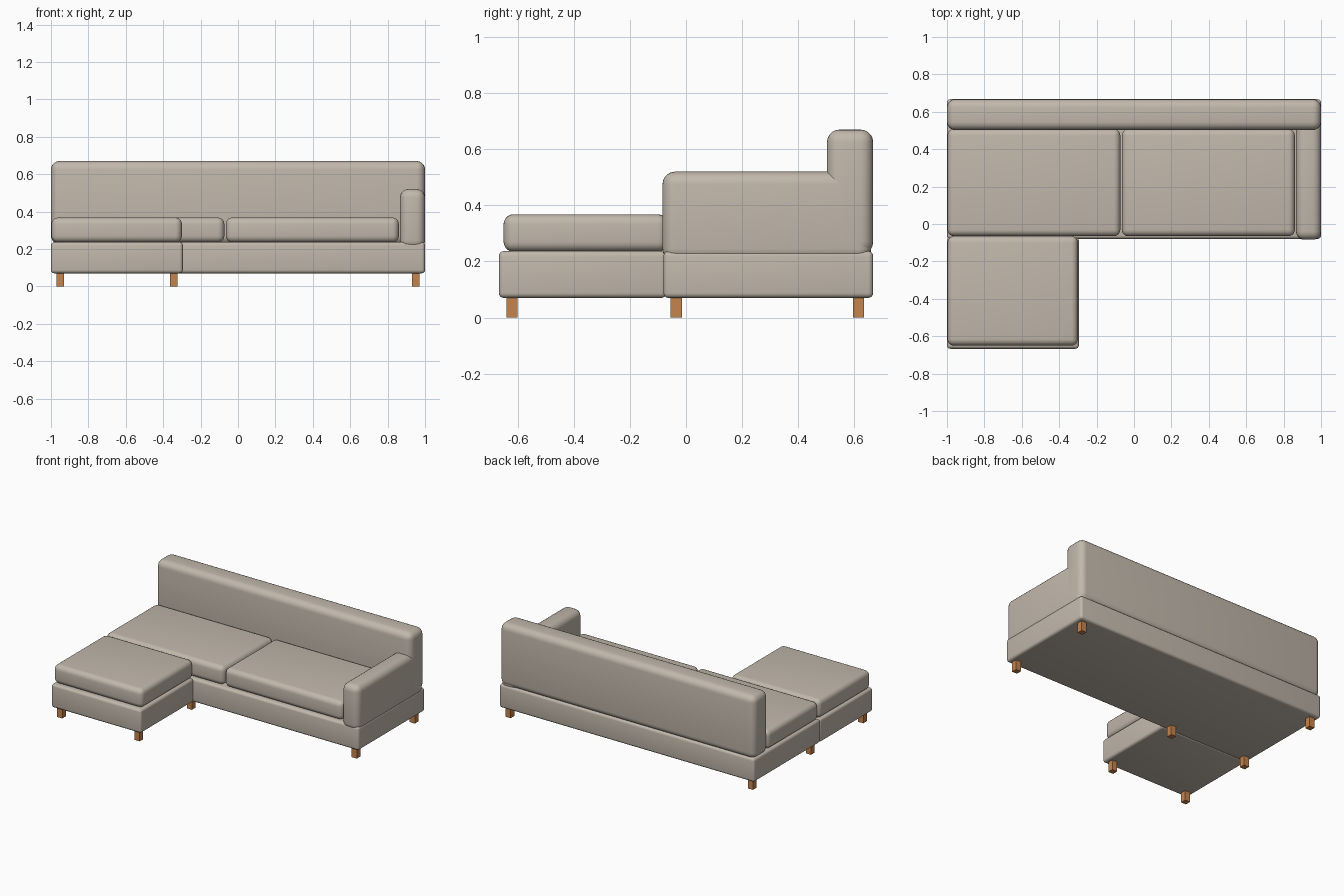
import bpy

if "Cube" in bpy.data.objects:
    bpy.data.objects.remove(bpy.data.objects["Cube"])


def material(name, rgb):
    m = bpy.data.materials.new(name)
    m.diffuse_color = (*rgb, 1.0)
    m.use_nodes = True
    m.node_tree.nodes["Principled BSDF"].inputs["Base Color"].default_value = m.diffuse_color
    return m


FABRIC = material("beige fabric", (0.54, 0.48, 0.41))
WOOD = material("warm wood", (0.55, 0.23, 0.075))


def box(name, lo, hi, mat, radius=0.0, segments=5):
    """Box between two corners, with softly rounded edges."""
    size = [b - a for a, b in zip(lo, hi)]
    centre = [(a + b) / 2 for a, b in zip(lo, hi)]
    bpy.ops.mesh.primitive_cube_add(size=1, location=centre)
    ob = bpy.context.object
    ob.name = name
    ob.scale = size
    bpy.ops.object.transform_apply(location=False, rotation=False, scale=True)
    ob.data.materials.append(mat)
    if radius:
        bev = ob.modifiers.new("rounding", "BEVEL")
        bev.width = radius
        bev.segments = segments
        bpy.ops.object.modifier_apply(modifier="rounding")
        bpy.ops.object.shade_smooth_by_angle(angle=0.7)
    return ob


# Upholstered bases
box("main_base", (-1, -0.08, 0.07), (1, 0.667, 0.237), FABRIC, 0.018, 4)
box("chaise_base", (-1, -0.667, 0.07), (-0.295, -0.07, 0.237), FABRIC, 0.018, 4)

# Backrest and single armrest
box("backrest", (-1, 0.502, 0.225), (1, 0.667, 0.67), FABRIC, 0.045)
box("armrest", (0.866, -0.084, 0.2), (1, 0.66, 0.52), FABRIC, 0.045)

# Seat cushions
box("left_seat_cushion", (-0.997, -0.065, 0.235), (-0.073, 0.508, 0.368), FABRIC, 0.035)
box("right_seat_cushion", (-0.065, -0.065, 0.235), (0.86, 0.508, 0.368), FABRIC, 0.035)
box("chaise_cushion", (-0.997, -0.65, 0.235), (-0.3, -0.065, 0.368), FABRIC, 0.035)

# Square wooden legs
legs = [(-0.95, 0.615), (0.95, 0.615), (-0.95, -0.035), (-0.343, -0.035),
        (0.95, -0.035), (-0.95, -0.62), (-0.343, -0.62)]
for i, (x, y) in enumerate(legs, 1):
    box(f"leg_{i}", (x - 0.02, y - 0.02, 0), (x + 0.02, y + 0.02, 0.08), WOOD)
